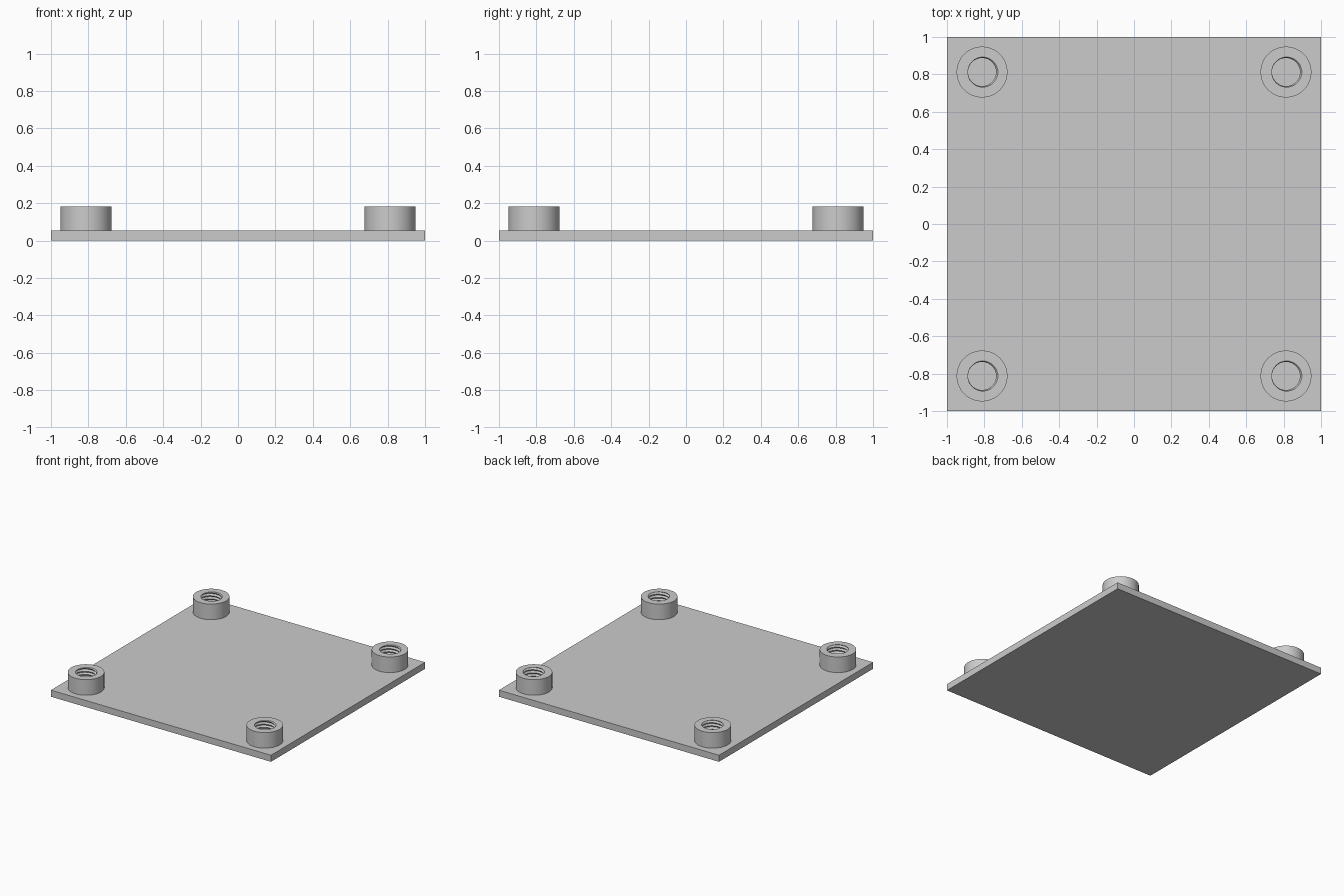
import bpy, bmesh
from math import cos, sin, tau

cube = bpy.data.objects.get("Cube")
if cube:
    bpy.data.objects.remove(cube, do_unlink=True)

PLATE_TOP, BOSS_TOP = 0.054, 0.182
BOSS_RADIUS, THREAD_MINOR, THREAD_MAJOR = 0.136, 0.075, 0.085
CORNER = 0.8125
SIDES, TURNS = 64, 5
PITCH = (BOSS_TOP - PLATE_TOP) / TURNS

grey = bpy.data.materials.new("plain grey")
grey.use_nodes = True
colour = (0.6, 0.6, 0.6, 1)
grey.diffuse_color = colour
grey.node_tree.nodes["Principled BSDF"].inputs["Base Color"].default_value = colour


def add_object(name, bm):
    mesh = bpy.data.meshes.new(name)
    bm.to_mesh(mesh)
    bm.free()
    mesh.materials.append(grey)
    obj = bpy.data.objects.new(name, mesh)
    bpy.context.collection.objects.link(obj)
    return obj


def thread_radius(z, turn):
    """V-shaped helical groove, deepest where the phase is a whole number."""
    phase = ((z - PLATE_TOP) / PITCH - turn) % 1
    return THREAD_MINOR + (THREAD_MAJOR - THREAD_MINOR) * abs(2 * phase - 1)


# Base plate
bm = bmesh.new()
bmesh.ops.create_cube(bm, size=1)
bmesh.ops.scale(bm, vec=(2, 2, PLATE_TOP), verts=bm.verts)
bmesh.ops.translate(bm, vec=(0, 0, PLATE_TOP / 2), verts=bm.verts)
add_object("base_plate", bm)


# Round boss with a threaded hole, swept column by column along the helix
def make_boss():
    bm = bmesh.new()
    columns = []
    for i in range(SIDES + 1):
        turn = i / SIDES
        profile = [(BOSS_RADIUS, PLATE_TOP), (BOSS_RADIUS, BOSS_TOP)]
        for k in range(2 * TURNS, -3, -1):
            z = PLATE_TOP + PITCH * (k / 2 + turn)
            z = min(max(z, PLATE_TOP), BOSS_TOP)
            profile.append((thread_radius(z, turn), z))
        columns.append([bm.verts.new((r * cos(tau * turn), r * sin(tau * turn), z))
                        for r, z in profile])
    for a, b in zip(columns, columns[1:]):
        for j in range(len(a)):
            n = (j + 1) % len(a)
            bm.faces.new((a[j], b[j], b[n], a[n]))
    bmesh.ops.remove_doubles(bm, verts=bm.verts, dist=0.00005)
    bmesh.ops.recalc_face_normals(bm, faces=bm.faces)
    return add_object("threaded_boss", bm)


boss = make_boss()
bpy.ops.object.select_all(action="DESELECT")
boss.select_set(True)
bpy.context.view_layer.objects.active = boss
bpy.ops.object.shade_smooth_by_angle()

# One boss in each corner
for y, depth in ((-CORNER, "front"), (CORNER, "back")):
    for x, side in ((-CORNER, "right"), (CORNER, "left")):
        copy = boss.copy()
        copy.name = f"{depth}_{side}_boss"
        copy.location = (x, y, 0)
        bpy.context.collection.objects.link(copy)
bpy.data.objects.remove(boss, do_unlink=True)
